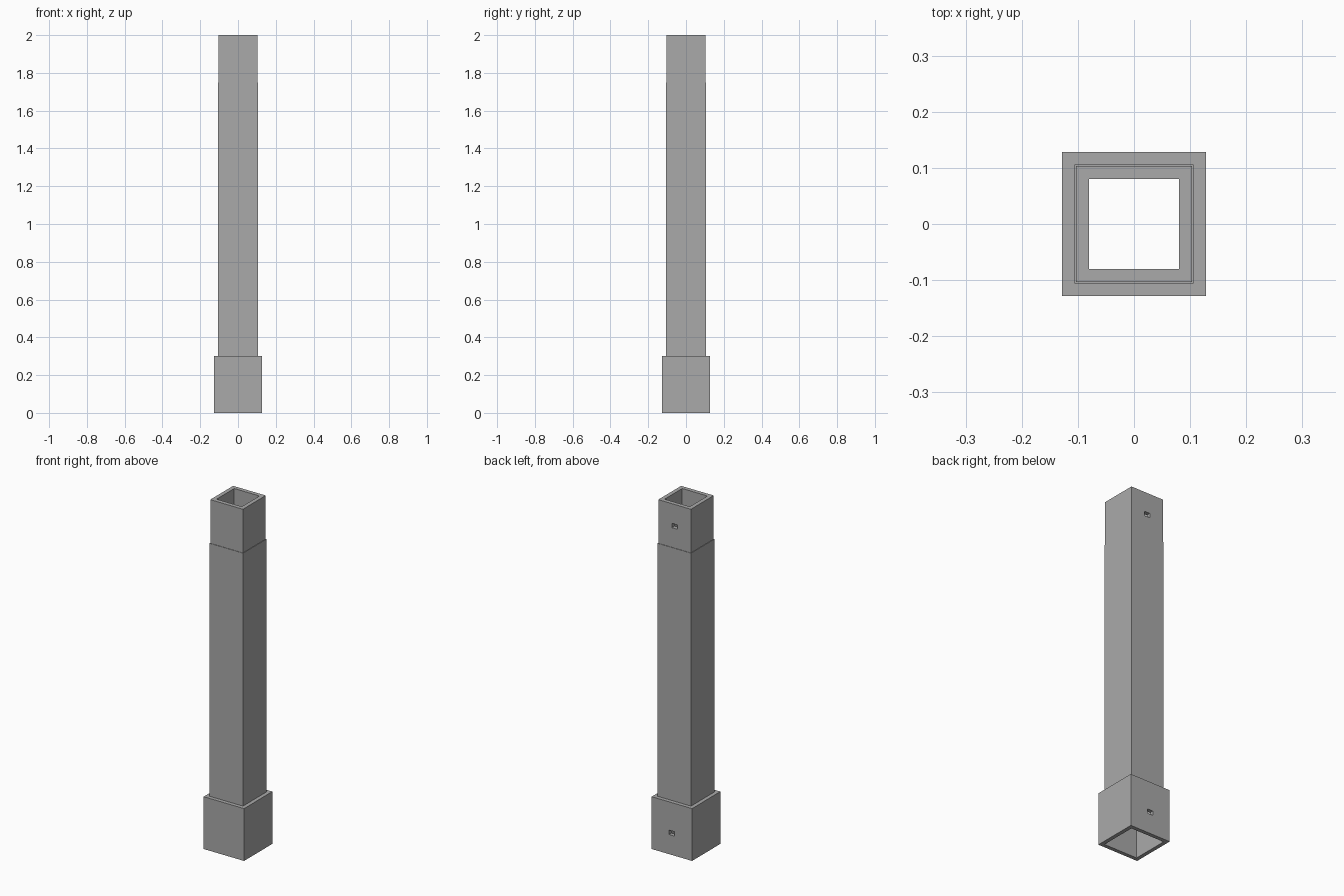
import bpy
import bmesh

old = bpy.data.objects.get("Cube")
if old:
    bpy.data.objects.remove(old, do_unlink=True)

grey = bpy.data.materials.new("plain grey")
grey.use_nodes = True
colour = (0.4, 0.4, 0.4, 1)
grey.diffuse_color = colour
grey.node_tree.nodes["Principled BSDF"].inputs["Base Color"].default_value = colour

# Half widths of the post
SOCKET, SHAFT, SPIGOT, BORE = 0.128, 0.106, 0.1035, 0.08
JOINT = 0.25          # length of the spigot and depth of the socket
HEIGHT = 2.0

# Closed wall section (half width, height): outside going up, inside going down
section = [
    (SOCKET, 0), (SOCKET, 0.3), (SHAFT, 0.3), (SHAFT, HEIGHT - JOINT),
    (SPIGOT, HEIGHT - JOINT), (SPIGOT, HEIGHT),
    (BORE, HEIGHT), (BORE, JOINT), (SHAFT, JOINT), (SHAFT, 0),
]


def square_tube(name, profile):
    """Carry a closed wall section around the four corners of a square."""
    bm = bmesh.new()
    corners = [(-1, -1), (1, -1), (1, 1), (-1, 1)]
    rings = [[bm.verts.new((sx * r, sy * r, z)) for sx, sy in corners]
             for r, z in profile]
    for lower, upper in zip(rings, rings[1:] + rings[:1]):
        for i in range(4):
            j = (i + 1) % 4
            bm.faces.new((lower[i], lower[j], upper[j], upper[i]))
    bmesh.ops.recalc_face_normals(bm, faces=bm.faces)
    mesh = bpy.data.meshes.new(name)
    bm.to_mesh(mesh)
    bm.free()
    mesh.materials.append(grey)
    obj = bpy.data.objects.new(name, mesh)
    bpy.context.collection.objects.link(obj)
    return obj


post = square_tube("post", section)

# Pin holes through the back wall of the socket and the spigot
for label, z in (("socket", JOINT / 2), ("spigot", HEIGHT - JOINT / 2)):
    bpy.ops.mesh.primitive_cube_add(size=1, location=(0, 0.115, z))
    cutter = bpy.context.object
    cutter.name = label + "_hole_cutter"
    cutter.scale = (0.035, 0.09, 0.025)
    cutter.data.materials.append(grey)
    cutter.hide_render = True
    cutter.hide_set(True)
    cut = post.modifiers.new(label + " hole", "BOOLEAN")
    cut.operation = "DIFFERENCE"
    cut.solver = "EXACT"
    cut.object = cutter
